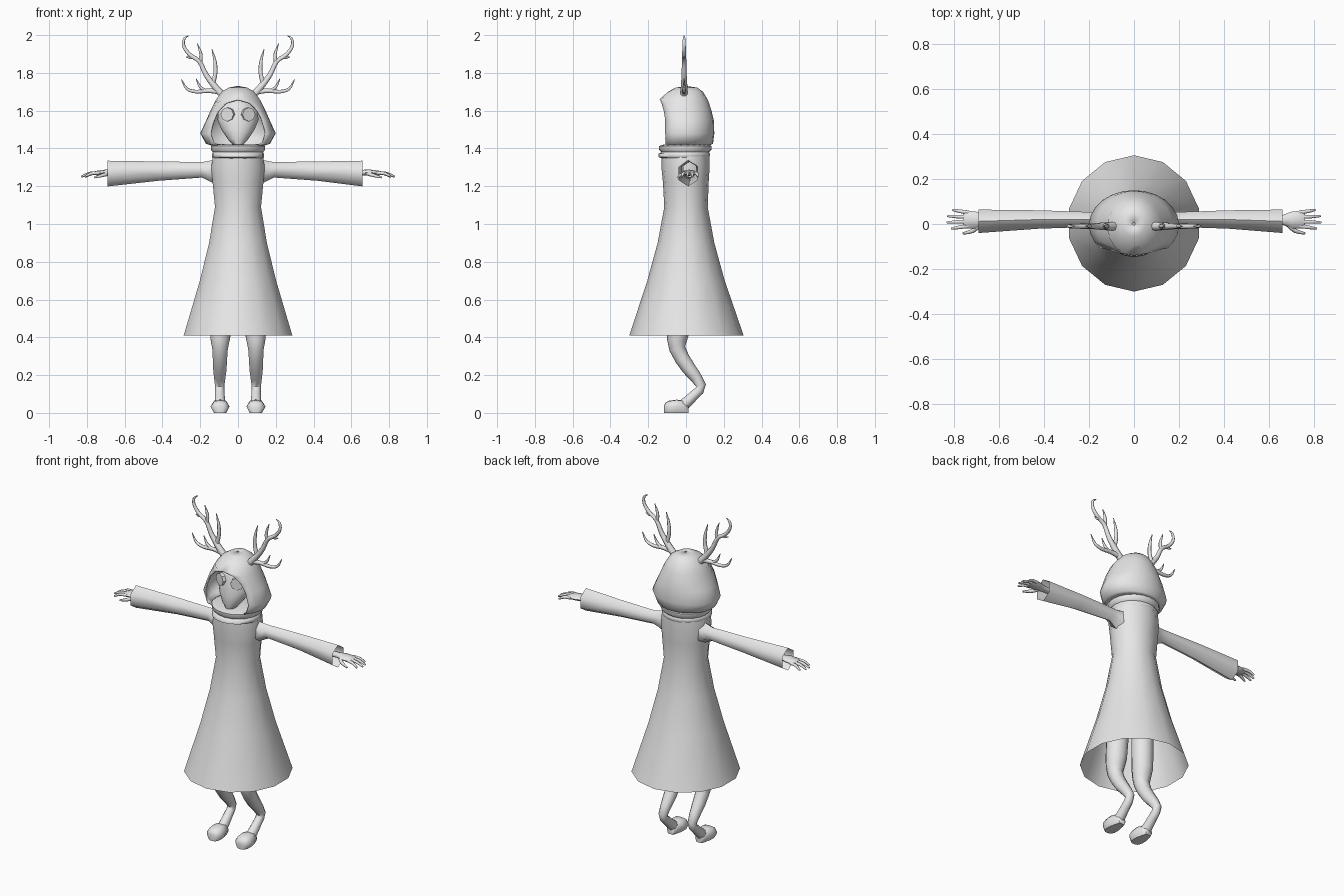
import bpy
import bmesh
from math import sin, cos, asin, pi, radians
from mathutils import Vector, Matrix

cube = bpy.data.objects.get("Cube")
if cube:
    bpy.data.objects.remove(cube)

grey = bpy.data.materials.new("plain grey")
grey.use_nodes = True
grey.diffuse_color = (0.8, 0.8, 0.8, 1)
grey.node_tree.nodes["Principled BSDF"].inputs["Base Color"].default_value = (0.8, 0.8, 0.8, 1)


def finish(name, bm, mirror=False, angle=62, thickness=0):
    bmesh.ops.remove_doubles(bm, verts=bm.verts, dist=0.0005)
    bmesh.ops.recalc_face_normals(bm, faces=bm.faces)
    mesh = bpy.data.meshes.new(name)
    bm.to_mesh(mesh)
    bm.free()
    mesh.materials.append(grey)
    obj = bpy.data.objects.new(name, mesh)
    bpy.context.collection.objects.link(obj)
    bpy.ops.object.select_all(action="DESELECT")
    obj.select_set(True)
    bpy.context.view_layer.objects.active = obj
    bpy.ops.object.shade_smooth_by_angle(angle=radians(angle))
    if thickness:
        solid = obj.modifiers.new("thickness", "SOLIDIFY")
        solid.thickness = thickness
    if mirror:
        obj.modifiers.new("mirror", "MIRROR")
    return obj


def loft(bm, rings, closed=True, caps=(True, True)):
    """Bridge rings that hold equal numbers of points."""
    rows = [[bm.verts.new(p) for p in ring] for ring in rings]
    n = len(rows[0])
    for a, b in zip(rows, rows[1:]):
        for i in range(n if closed else n - 1):
            j = (i + 1) % n
            bm.faces.new((a[i], a[j], b[j], b[i]))
    for cap, row in zip(caps, (rows[0], rows[-1])):
        if cap:
            bm.faces.new(row)


def level_ring(z, w, front, back, sides):
    """Horizontal ellipse between a front and a back y."""
    c, d = (front + back) / 2, (back - front) / 2
    steps = [2 * pi * i / sides for i in range(sides)]
    return [(w * sin(a), c - d * cos(a), z) for a in steps]


def smooth_path(points, steps):
    """Catmull-Rom through points of (x, y, z, radius)."""
    pts = [Vector(p) for p in points]
    pts = [2 * pts[0] - pts[1]] + pts + [2 * pts[-1] - pts[-2]]
    out = []
    for a, b, c, d in zip(pts, pts[1:], pts[2:], pts[3:]):
        for s in range(steps):
            t = s / steps
            out.append(0.5 * (2 * b + (c - a) * t + (2 * a - 5 * b + 4 * c - d) * t * t
                              + (3 * b - a - 3 * c + d) * t ** 3))
    return out + [pts[-2]]


def tube(bm, points, ref, sides=8, steps=3):
    path = smooth_path(points, steps)
    rings = []
    for i, p in enumerate(path):
        ahead, behind = path[min(i + 1, len(path) - 1)], path[max(i - 1, 0)]
        t = (ahead - behind).to_3d().normalized()
        u = t.cross(Vector(ref)).normalized()
        v = t.cross(u)
        rings.append([p.to_3d() + p.w * (u * cos(2 * pi * k / sides) + v * sin(2 * pi * k / sides))
                      for k in range(sides)])
    loft(bm, rings)


# Long flared coat, open at the hem
bm = bmesh.new()
coat = [(0.41, 0.295, -0.30, 0.305), (0.70, 0.207, -0.205, 0.205), (0.90, 0.157, -0.15, 0.15),
        (1.09, 0.125, -0.115, 0.115), (1.22, 0.138, -0.122, 0.12), (1.30, 0.145, -0.13, 0.125),
        (1.36, 0.137, -0.13, 0.125)]
loft(bm, [level_ring(*r, 14) for r in coat], caps=(False, True))
finish("coat", bm)

# Collar with two soft rolls
bm = bmesh.new()
collar = [(1.345, 0.128, -0.12, 0.11), (1.355, 0.138, -0.147, 0.125), (1.372, 0.138, -0.145, 0.127),
          (1.38, 0.132, -0.13, 0.122), (1.392, 0.143, -0.142, 0.134), (1.413, 0.143, -0.143, 0.135),
          (1.42, 0.125, -0.12, 0.115)]
loft(bm, [level_ring(*r, 20) for r in collar])
finish("collar", bm)

# Hood: each level is an arc left open at the front by half-width gap
bm = bmesh.new()
hood = [(1.415, 0.14, 0.11, -0.10, 0.125), (1.425, 0.17, 0.13, -0.108, 0.143),
        (1.48, 0.20, 0.148, -0.11, 0.15), (1.55, 0.168, 0.13, -0.11, 0.147),
        (1.60, 0.146, 0.105, -0.118, 0.135), (1.64, 0.127, 0.065, -0.13, 0.122),
        (1.66, 0.117, 0, -0.14, 0.114), (1.70, 0.088, 0, -0.095, 0.09),
        (1.722, 0.05, 0, -0.055, 0.06), (1.73, 0.006, 0, -0.006, 0.006)]
arcs = []
for z, w, gap, edge, back in hood:
    a0 = asin(gap / w)
    d = (back - edge) / (1 + cos(a0))
    angles = [a0 + (2 * pi - 2 * a0) * i / 18 for i in range(19)]
    arcs.append([(w * sin(a), back - d - d * cos(a), z) for a in angles])
loft(bm, arcs, closed=False, caps=(False, False))
finish("hood", bm, thickness=0.008)

# Pointed mask with a ridge down the middle
bm = bmesh.new()
mask = [(1.41, 0.02, -0.10, -0.03), (1.45, 0.055, -0.11, 0.0), (1.50, 0.088, -0.108, 0.04),
        (1.55, 0.108, -0.10, 0.07), (1.60, 0.105, -0.09, 0.08), (1.64, 0.075, -0.075, 0.07),
        (1.66, 0.03, -0.05, 0.04)]
loft(bm, [level_ring(*r, 16) for r in mask])
finish("mask", bm)

# Round eye plates
bm = bmesh.new()
place = (Matrix.Translation((0.054, -0.085, 1.58)) @ Matrix.Rotation(radians(24), 4, "Z")
         @ Matrix.Rotation(radians(90), 4, "X"))
bmesh.ops.create_cone(bm, cap_ends=True, segments=8, radius1=0.037, radius2=0.037,
                      depth=0.02, matrix=place)
finish("eyes", bm, mirror=True, angle=30)

# Branching antlers in the x-z plane: (x, z, radius)
bm = bmesh.new()
branches = [
    [(0.09, 1.69, 0.02), (0.125, 1.73, 0.018), (0.17, 1.79, 0.014), (0.205, 1.86, 0.012),
     (0.255, 1.895, 0.011), (0.287, 1.94, 0.009), (0.285, 1.98, 0.007), (0.262, 1.997, 0.002)],
    [(0.20, 1.85, 0.01), (0.197, 1.90, 0.009), (0.215, 1.955, 0.002)],
    [(0.135, 1.74, 0.013), (0.12, 1.80, 0.011), (0.122, 1.86, 0.009), (0.138, 1.925, 0.002)],
    [(0.10, 1.70, 0.015), (0.16, 1.705, 0.012), (0.22, 1.70, 0.01), (0.27, 1.715, 0.008),
     (0.30, 1.765, 0.002)],
    [(0.17, 1.705, 0.009), (0.20, 1.725, 0.008), (0.222, 1.77, 0.002)],
    [(0.235, 1.885, 0.008), (0.255, 1.88, 0.007), (0.275, 1.885, 0.002)],
]
for branch in branches:
    tube(bm, [(x, -0.01, z, r) for x, z, r in branch], (0, 1, 0), sides=7)
finish("antlers", bm, mirror=True)

# Six-sided sleeves, open at the cuff: (x, y, z, half depth, half height)
for side, cuff, name in ((1, 0.66, "left_sleeve"), (-1, 0.69, "right_sleeve")):
    bm = bmesh.new()
    sleeve = [(0.10, 0.01, 1.275, 0.06, 0.075), (0.145, 0.012, 1.28, 0.046, 0.056),
              (0.19, 0.02, 1.287, 0.038, 0.041), (0.42, 0.02, 1.28, 0.047, 0.051),
              (cuff, 0.012, 1.267, 0.06, 0.068)]
    loft(bm, [[(side * x, y + b * sin(k * pi / 3), z + h * cos(k * pi / 3)) for k in range(6)]
              for x, y, z, b, h in sleeve], caps=(False, False))
    finish(name, bm)

# Hands: flattened palm, four fingers and a thumb
bm = bmesh.new()
palm = [(0.55, 0.018, 1.27, 0.02, 0.016), (0.66, 0.018, 1.272, 0.022, 0.015),
        (0.70, 0.018, 1.272, 0.037, 0.016), (0.745, 0.02, 1.27, 0.039, 0.013),
        (0.76, 0.02, 1.268, 0.03, 0.008)]
loft(bm, [[(x, y + b * sin(k * pi / 4), z + h * cos(k * pi / 4)) for k in range(8)]
          for x, y, z, b, h in palm])
for i, length in enumerate((0.065, 0.085, 0.083, 0.06)):
    y = -0.009 + 0.02 * i
    spread = (i - 1.5) * 0.008
    tube(bm, [(0.735, y, 1.27, 0.01), (0.745 + length / 2, y + spread / 2, 1.267, 0.009),
              (0.745 + length, y + spread, 1.25, 0.005)], (0, 1, 0), sides=6, steps=2)
tube(bm, [(0.685, 0.0, 1.268, 0.012), (0.715, -0.03, 1.258, 0.01), (0.76, -0.042, 1.246, 0.005)],
     (0, 0, 1), sides=6, steps=2)
finish("hands", bm, mirror=True)

# Legs that bend back to a low hock
bm = bmesh.new()
leg = [(0.085, -0.03, 0.66, 0.062), (0.093, -0.04, 0.44, 0.061), (0.095, -0.046, 0.34, 0.043),
       (0.096, 0.015, 0.235, 0.037), (0.097, 0.08, 0.145, 0.026), (0.096, 0.045, 0.095, 0.026),
       (0.095, -0.01, 0.045, 0.03)]
tube(bm, leg, (1, 0, 0), sides=10, steps=2)
finish("legs", bm, mirror=True)

# Hoof-like feet: (y, half width, height)
bm = bmesh.new()
foot = [(0.012, 0.025, 0.045), (-0.01, 0.036, 0.066), (-0.05, 0.05, 0.07), (-0.09, 0.05, 0.065),
        (-0.11, 0.035, 0.052), (-0.116, 0.018, 0.04)]
outline = [(0.65, 0), (1, 0.5), (0.6, 0.95), (0, 1), (-0.6, 0.95), (-1, 0.5), (-0.65, 0)]
loft(bm, [[(0.095 + w * u, y, h * v) for u, v in outline] for y, w, h in foot])
finish("feet", bm, mirror=True)
